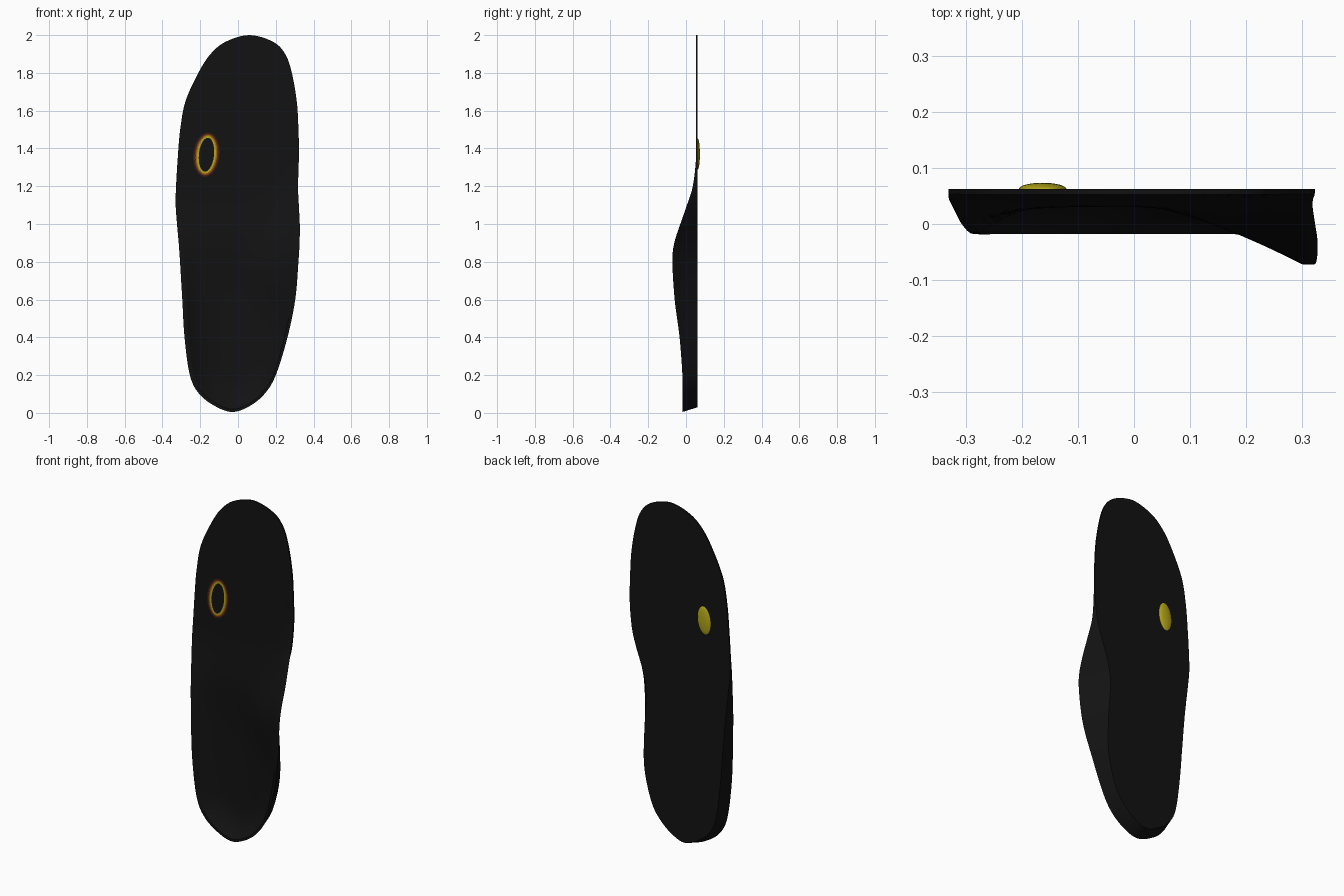
import bpy, bmesh, math
from mathutils import Vector

if "Cube" in bpy.data.objects:
    bpy.data.objects.remove(bpy.data.objects["Cube"])


def material(name, rgb):
    m = bpy.data.materials.new(name)
    m.diffuse_color = (*rgb, 1)
    m.use_nodes = True
    m.node_tree.nodes["Principled BSDF"].inputs["Base Color"].default_value = m.diffuse_color
    return m


def finish(bm, name, mat, angle=35):
    me = bpy.data.meshes.new(name)
    bm.to_mesh(me)
    bm.free()
    ob = bpy.data.objects.new(name, me)
    bpy.context.collection.objects.link(ob)
    me.materials.append(mat)
    bpy.ops.object.select_all(action='DESELECT')
    ob.select_set(True)
    bpy.context.view_layer.objects.active = ob
    bpy.ops.object.shade_smooth_by_angle(angle=math.radians(angle))
    return ob


def smooth(a, b, v):
    t = min(1, max(0, (v - a) / (b - a)))
    return t * t * (3 - 2 * t)


black = material("black_foam", (0.006, 0.006, 0.006))
yellow = material("yellow_gel", (0.45, 0.38, 0.01))

# Outline stations: z, left x, right x, left rim y, right rim y, left base inset, right base inset
ROWS = [
    (2.0, .06, .06, .053, .053, 0, 0),
    (1.965, -.065, .185, .053, .053, 0, 0),
    (1.9, -.145, .25, .053, .053, 0, 0),
    (1.8, -.21, .285, .053, .053, 0, 0),
    (1.65, -.278, .311, .053, .053, 0, 0),
    (1.5, -.306, .32, .053, .053, 0, 0),
    (1.35, -.319, .322, .053, .053, 0, 0),
    (1.2, -.328, .318, .052, .036, 0, .01),
    (1.1, -.33, .322, .045, .005, 0, .04),
    (1.0, -.323, .327, .03, -.03, .003, .08),
    (.9, -.314, .326, .012, -.062, .006, .105),
    (.8, -.307, .32, .0, -.072, .01, .105),
    (.6, -.295, .303, -.014, -.06, .015, .075),
    (.4, -.283, .262, -.018, -.034, .02, .035),
    (.2, -.255, .2, -.018, -.019, .022, .022),
    (.1, -.205, .14, -.018, -.018, .02, .02),
    (.035, -.12, .06, -.018, -.018, .012, .012),
    (.005, -.03, -.03, -.018, -.018, 0, 0),
]

# Closed control loop (x, z, rim y, base x), smoothed with a Catmull-Rom spline
right = [Vector((r[2], r[0], r[4], r[2] - r[6])) for r in ROWS]
left = [Vector((r[1], r[0], r[3], r[1] + r[5])) for r in ROWS[1:-1]]
ctrl = right + left[::-1]
loop, SUB = [], 6
for i in range(len(ctrl)):
    a, b, c, d = (ctrl[(i + k) % len(ctrl)] for k in (-1, 0, 1, 2))
    for s in range(SUB):
        t = s / SUB
        loop.append(.5 * (2 * b + (c - a) * t + (2 * a - 5 * b + 4 * c - d) * t * t
                          + (3 * b - a - 3 * c + d) * t ** 3))


def floor_y(z):
    return .053 - .015 * math.exp(-((z - .92) / .17) ** 2) - .010 * (1 - smooth(.75, 1.2, z))


def inward(x, z, f):
    sz = min(1.7, max(.25, z))
    return x * f, sz + (z - sz) * f


def top_point(p, f):
    x, z = inward(p[0], p[1], f)
    fl = floor_y(z)
    arch = math.exp(-((z - .75) / .27) ** 2) * smooth(0, .2, p[0])
    power = 3.5 - 2.1 * arch
    return (x, fl + (p[2] - fl) * min(1, f / .94) ** power, z)


def base_point(p, f):
    x, z = inward(p[3], p[1] + .025 * (1 - smooth(0, .3, p[1])), f)
    return (x, .062, z)


# Insole shell: foot bed rings, outer wall, flat underside rings
STEPS = [0, .12, .25, .38, .5, .6, .7, .78, .85, .9, .94, .97, 1]
bm = bmesh.new()
rings = [[bm.verts.new(top_point(p, f)) for p in loop] for f in STEPS]
for k in (.33, .67):
    rings.append([bm.verts.new(Vector(top_point(p, 1)).lerp(Vector(base_point(p, 1)), k)) for p in loop])
rings += [[bm.verts.new(base_point(p, f)) for p in loop] for f in (1, .95, .8, .5, 0)]
n = len(loop)
for r0, r1 in zip(rings, rings[1:]):
    for i in range(n):
        bm.faces.new((r0[i], r0[(i + 1) % n], r1[(i + 1) % n], r1[i]))
bmesh.ops.remove_doubles(bm, verts=bm.verts, dist=.0006)
bmesh.ops.recalc_face_normals(bm, faces=bm.faces)
finish(bm, "insole_body", black, 40)

# Gel pad bulging from the underside
TILT = math.radians(6)
bm = bmesh.new()
bmesh.ops.create_uvsphere(bm, u_segments=40, v_segments=24, radius=1)
for v in bm.verts:
    x, y, z = v.co.x * .042, v.co.y * .0115, v.co.z * .082
    v.co = (-.163 + x * math.cos(TILT) + z * math.sin(TILT), .062 + max(y, -.003),
            1.37 + z * math.cos(TILT) - x * math.sin(TILT))
finish(bm, "gel_pad", yellow)


# Glowing bands around the pad on the foot side
def band(name, inner, outer, mat):
    bm = bmesh.new()
    seg = 56

    def ring(rx, rz):
        pts = []
        for i in range(seg):
            a = 2 * math.pi * i / seg
            x, z = rx * math.cos(a), rz * math.sin(a)
            pts.append(bm.verts.new((-.167 + x * math.cos(TILT) + z * math.sin(TILT), .0515,
                                     1.367 + z * math.cos(TILT) - x * math.sin(TILT))))
        return pts
    a, b = ring(*inner), ring(*outer)
    for i in range(seg):
        j = (i + 1) % seg
        bm.faces.new((a[i], b[i], b[j], a[j]))
    finish(bm, name, mat)


sizes = [(.040, .090), (.050, .099), (.056, .105), (.062, .111), (.070, .118)]
mats = [yellow, material("orange_glow", (.35, .13, .01)),
        material("red_glow", (.14, .03, .006)), material("dark_red_glow", (.035, .01, .006))]
names = ["yellow_band", "orange_band", "red_band", "dark_red_band"]
for i in range(4):
    band(names[i], sizes[i], sizes[i + 1], mats[i])
